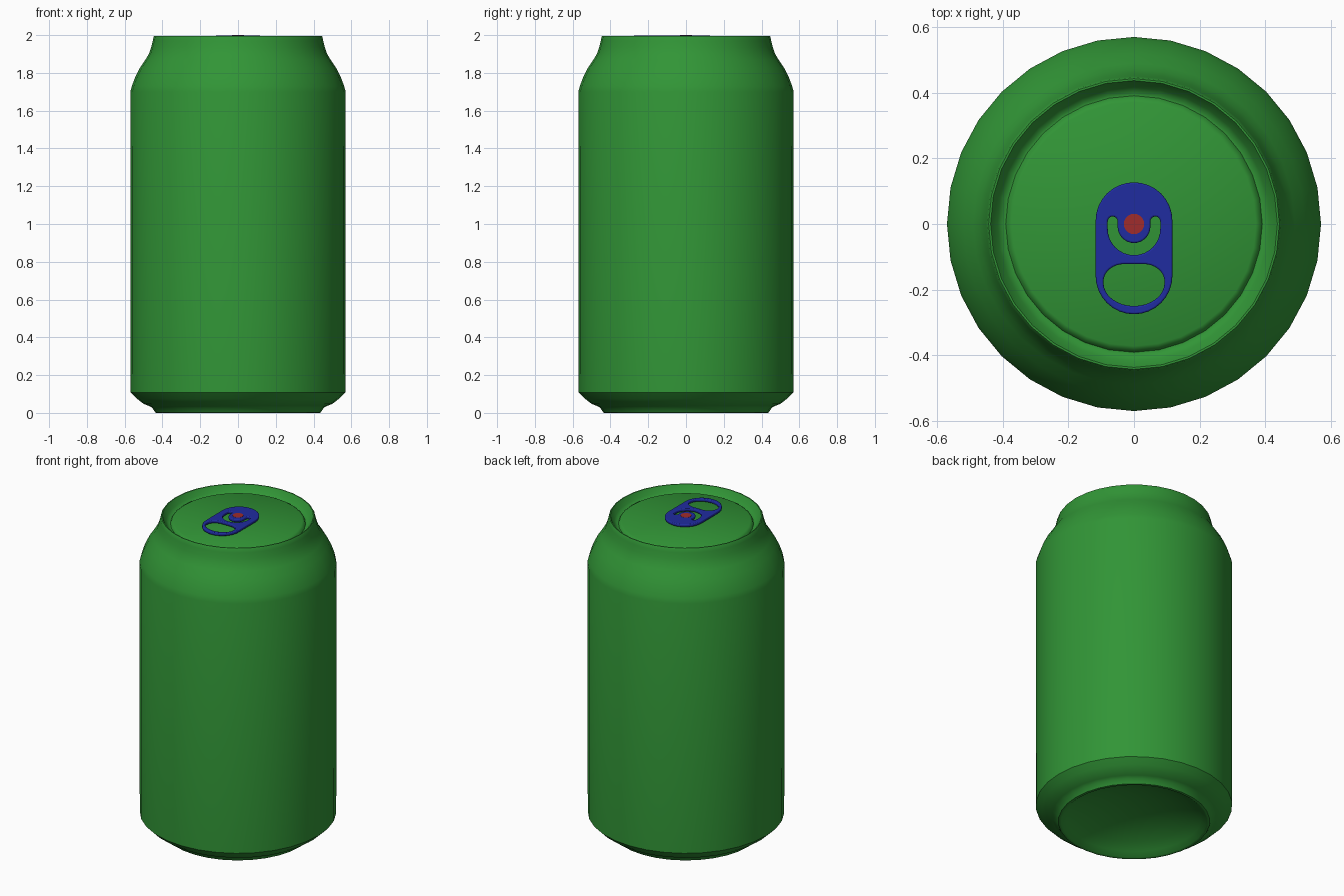
import bpy, bmesh
from math import sin, cos, pi, radians

if "Cube" in bpy.data.objects:
    bpy.data.objects.remove(bpy.data.objects["Cube"])


def material(name, color):
    m = bpy.data.materials.new(name)
    m.diffuse_color = color
    m.use_nodes = True
    m.node_tree.nodes["Principled BSDF"].inputs["Base Color"].default_value = m.diffuse_color
    return m


GREEN = material("green", (0.031, 0.30, 0.037, 1))
BLUE = material("blue", (0.014, 0.025, 0.35, 1))
RED = material("red", (0.35, 0.025, 0.025, 1))


def finish(obj, mat, angle):
    obj.data.materials.clear()
    obj.data.materials.append(mat)
    bpy.ops.object.select_all(action='DESELECT')
    obj.select_set(True)
    bpy.context.view_layer.objects.active = obj
    bpy.ops.object.shade_smooth_by_angle(angle=radians(angle))


def lathe(name, profile, sides, mat, angle=40):
    bm = bmesh.new()
    verts = [bm.verts.new((r, 0, z)) for r, z in profile]
    edges = [bm.edges.new(p) for p in zip(verts, verts[1:])]
    bmesh.ops.spin(bm, geom=verts + edges, cent=(0, 0, 0), axis=(0, 0, 1),
                   angle=2 * pi, steps=sides)
    bmesh.ops.remove_doubles(bm, verts=bm.verts, dist=1e-5)
    bmesh.ops.recalc_face_normals(bm, faces=bm.faces)
    mesh = bpy.data.meshes.new(name)
    bm.to_mesh(mesh)
    bm.free()
    obj = bpy.data.objects.new(name, mesh)
    bpy.context.collection.objects.link(obj)
    finish(obj, mat, angle)
    return obj


def arc(cx, cy, rx, ry, a0, a1, n=16):
    return [(cx + rx * cos(radians(a0 + (a1 - a0) * i / n)),
             cy + ry * sin(radians(a0 + (a1 - a0) * i / n))) for i in range(n + 1)]


# can: domed base, foot, wall, shoulder, rim, groove and lid in one profile
can_profile = [
    (0, 0.12), (0.12, 0.113), (0.23, 0.092), (0.33, 0.058), (0.39, 0.026),
    (0.42, 0.003), (0.43, 0.0), (0.438, 0.002), (0.455, 0.028), (0.475, 0.038),
    (0.50, 0.048), (0.535, 0.075), (0.568, 0.108),
    (0.57, 1.70), (0.562, 1.73), (0.545, 1.775), (0.52, 1.825), (0.49, 1.87),
    (0.472, 1.90), (0.46, 1.935), (0.451, 1.97), (0.447, 1.99), (0.443, 1.996),
    (0.437, 1.996), (0.432, 1.988), (0.416, 1.962), (0.399, 1.948),
    (0.391, 1.948), (0.384, 1.961), (0.372, 1.968), (0, 1.97)]
lathe("can_body", can_profile, 32, GREEN)

# pull tab: rounded plate with finger hole and U-shaped slot
outline = arc(0, 0.01, 0.117, 0.117, 0, 180) + arc(0, -0.158, 0.117, 0.117, 180, 360)
finger_hole = (arc(0.03, -0.175, 0.063, 0.053, 0, 90, 8)
               + arc(-0.03, -0.175, 0.063, 0.053, 90, 180, 8)
               + arc(0, -0.18, 0.093, 0.07, 180, 360))
slot = (arc(0, -0.015, 0.08, 0.08, 180, 360)
        + arc(0.065, 0.008, 0.015, 0.015, 0, 180, 8)
        + arc(0, -0.008, 0.05, 0.05, 0, -180)
        + arc(-0.065, 0.008, 0.015, 0.015, 0, 180, 8))

curve = bpy.data.curves.new("pull_tab", 'CURVE')
curve.dimensions = '2D'
curve.fill_mode = 'BOTH'
curve.extrude = 0.004
curve.bevel_depth = 0.005
curve.bevel_resolution = 2
curve.offset = -0.005
for pts in (outline, finger_hole, slot):
    s = curve.splines.new('POLY')
    s.points.add(len(pts) - 1)
    for p, (x, y) in zip(s.points, pts):
        p.co = (x, y, 0, 1)
    s.use_cyclic_u = True
tab = bpy.data.objects.new("pull_tab", curve)
tab.location.z = 1.990
bpy.context.collection.objects.link(tab)
bpy.ops.object.select_all(action='DESELECT')
tab.select_set(True)
bpy.context.view_layer.objects.active = tab
bpy.ops.object.convert(target='MESH')
tab = bpy.context.view_layer.objects.active
finish(tab, BLUE, 60)

# rivet holding the tab to the lid
lathe("rivet", [(0, 1.965), (0.031, 1.965), (0.031, 2.0), (0, 2.0)], 24, RED)
